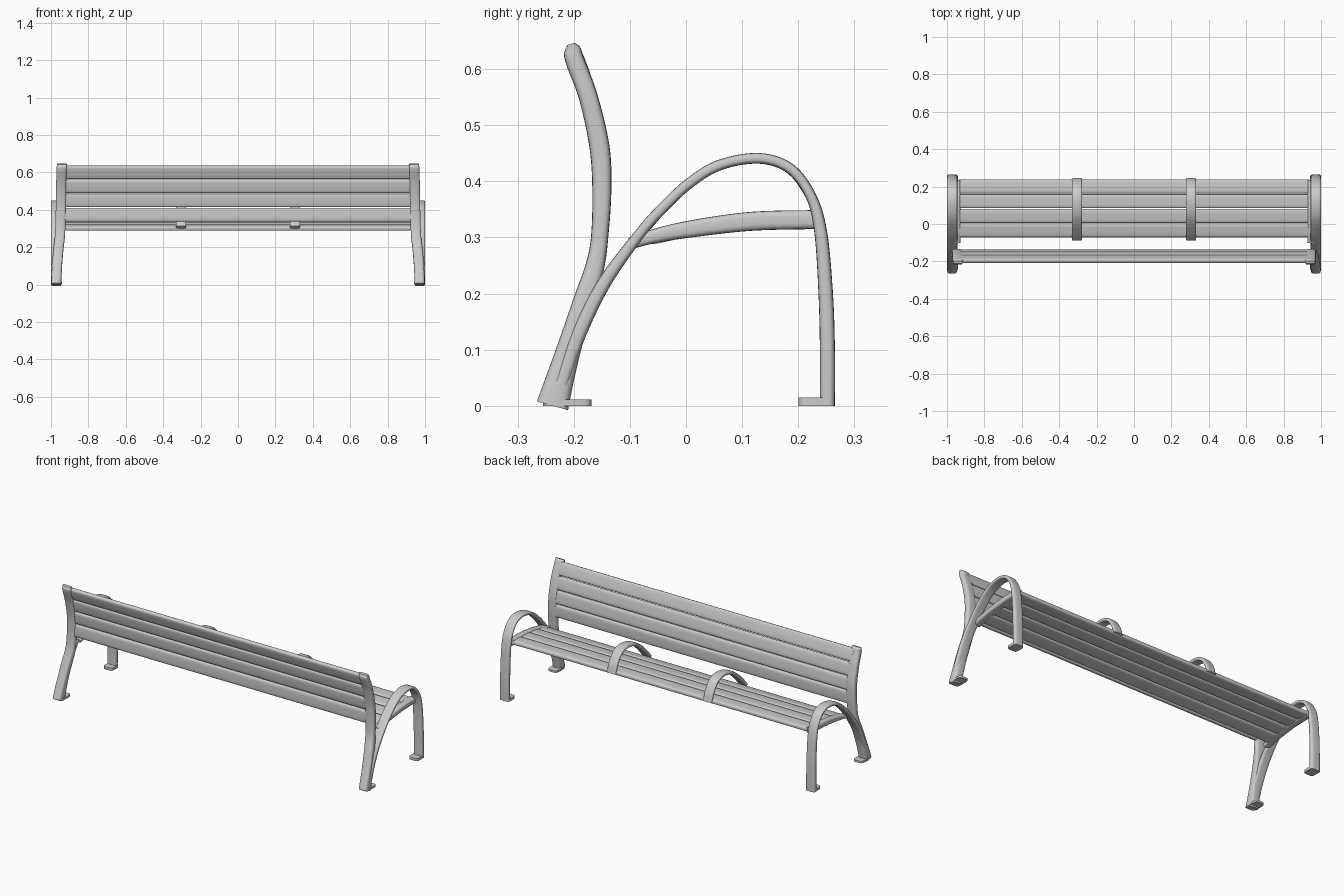
import bpy
import bmesh
import math
from mathutils import Vector

cube = bpy.data.objects.get("Cube")
if cube:
    bpy.data.objects.remove(cube)

grey = bpy.data.materials.new("light_grey")
grey.use_nodes = True
COLOUR = (0.6, 0.6, 0.6, 1)
grey.diffuse_color = COLOUR
grey.node_tree.nodes["Principled BSDF"].inputs["Base Color"].default_value = COLOUR


def spline(points, steps=8):
    """Smooth curve through the given points."""
    p = [Vector(q) for q in points]
    p = [2 * p[0] - p[1]] + p + [2 * p[-1] - p[-2]]
    out = []
    for a, b, c, d in zip(p, p[1:], p[2:], p[3:]):
        for i in range(steps):
            t = i / steps
            out.append(0.5 * (2 * b + (c - a) * t + (2 * a - 5 * b + 4 * c - d) * t * t
                              + (3 * b - a - 3 * c + d) * t ** 3))
    return out + [p[-2]]


def rounded(width, height, power, count=20):
    """Superellipse outline."""
    ring = []
    for i in range(count):
        a = math.tau * (i + 0.5) / count
        c, s = math.cos(a), math.sin(a)
        ring.append((math.copysign(abs(c) ** power, c) * width / 2,
                     math.copysign(abs(s) ** power, s) * height / 2))
    return ring


def skin(name, rings):
    """Solid through a row of matching outlines."""
    bm = bmesh.new()
    loops = [[bm.verts.new(v) for v in ring] for ring in rings]
    n = len(loops[0])
    for a, b in zip(loops, loops[1:]):
        for i in range(n):
            j = (i + 1) % n
            bm.faces.new((a[i], a[j], b[j], b[i]))
    bm.faces.new(loops[0])
    bm.faces.new(loops[-1])
    bmesh.ops.recalc_face_normals(bm, faces=bm.faces)
    mesh = bpy.data.meshes.new(name)
    bm.to_mesh(mesh)
    bm.free()
    mesh.materials.append(grey)
    obj = bpy.data.objects.new(name, mesh)
    bpy.context.collection.objects.link(obj)
    bpy.ops.object.select_all(action="DESELECT")
    obj.select_set(True)
    bpy.context.view_layer.objects.active = obj
    bpy.ops.object.shade_smooth_by_angle(angle=math.radians(40))
    return obj


def bar(name, points, width, side=1):
    """Sweep along (x, y, z, thickness) points lying nearly in the side plane."""
    path = spline([Vector(q) for q in points])
    rings = []
    for i, q in enumerate(path):
        t = path[min(i + 1, len(path) - 1)] - path[max(i - 1, 0)]
        normal = Vector((0, -t.z, t.y)).normalized()
        rings.append([Vector((side * (q.x + u), q.y, q.z)) + normal * v
                      for u, v in rounded(width, q.w, 0.55)])
    return skin(name, rings)


def slats(name, points, count, thickness, half_length):
    """Equal slats laid across a curve given in (y, z)."""
    path = spline([Vector((0, y, z)) for y, z in points])
    lengths = [0]
    for a, b in zip(path, path[1:]):
        lengths.append(lengths[-1] + (b - a).length)
    pitch = lengths[-1] / count
    for k in range(count):
        target = pitch * (k + 0.5)
        i = next(j for j, s in enumerate(lengths) if s >= target)
        f = (target - lengths[i - 1]) / (lengths[i] - lengths[i - 1])
        centre = path[i - 1].lerp(path[i], f)
        t = (path[i] - path[i - 1]).normalized()
        normal = Vector((0, -t.z, t.y))
        outline = [centre + t * u + normal * v
                   for u, v in rounded(pitch - 0.004, thickness, 0.5)]
        skin(f"{name}_{k + 1}", [[p + Vector((x, 0, 0)) for p in outline]
                                 for x in (-half_length, half_length)])


def foot(name, y0, y1, height, side):
    outline = [((y0 + y1) / 2 + v, side * (0.97 + u))
               for u, v in rounded(0.058, y1 - y0, 0.4)]
    skin(name, [[(x, y, z) for y, x in outline] for z in (0, height)])


# Curves shared by the frame and the slats
back_curve = [(-0.152, 0.335), (-0.149, 0.38), (-0.152, 0.45), (-0.171, 0.55), (-0.2, 0.636)]
seat_curve = [(-0.072, 0.297), (0, 0.313), (0.1, 0.326), (0.18, 0.331), (0.24, 0.331)]
arch = [(-0.082, 0.307), (-0.045, 0.349), (0.005, 0.396), (0.06, 0.429), (0.13, 0.441),
        (0.185, 0.423), (0.222, 0.375), (0.238, 0.325)]

slats("back_slat", back_curve, 4, 0.026, 0.935)
slats("seat_slat", seat_curve, 4, 0.026, 0.935)

# Cast end frames
for side, label in ((1, "left"), (-1, "right")):
    bar(f"{label}_back_post", [
        (0.972, -0.238, 0, 0.058), (0.97, -0.224, 0.05, 0.05), (0.966, -0.203, 0.12, 0.042),
        (0.96, -0.18, 0.19, 0.04), (0.953, -0.162, 0.25, 0.034), (0.95, -0.154, 0.3, 0.031),
        (0.948, -0.15, 0.38, 0.034), (0.946, -0.154, 0.46, 0.036),
        (0.945, -0.174, 0.55, 0.034), (0.943, -0.198, 0.615, 0.034),
        (0.942, -0.202, 0.634, 0.03), (0.942, -0.205, 0.645, 0.014)], 0.054, side)
    bar(f"{label}_arm_and_front_leg", [
        (0.972, -0.222, 0.04, 0.026), (0.972, -0.19, 0.13, 0.026),
        (0.972, -0.145, 0.22, 0.024)]
        + [(0.972, y, z, 0.019) for y, z in arch[:-1]]
        + [(0.972, 0.24, 0.31, 0.023), (0.972, 0.249, 0.2, 0.026),
           (0.972, 0.252, 0.1, 0.027), (0.972, 0.252, 0, 0.027)], 0.055, side)
    bar(f"{label}_seat_support", [
        (0.948, -0.1, 0.289, 0.02), (0.948, -0.05, 0.304, 0.026), (0.948, 0.02, 0.317, 0.031),
        (0.948, 0.12, 0.329, 0.034), (0.948, 0.235, 0.332, 0.034)], 0.04, side)
    foot(f"{label}_back_foot", -0.255, -0.168, 0.011, side)
    foot(f"{label}_front_foot", 0.2, 0.265, 0.015, side)
    # Seat dividers
    bar(f"{label}_middle_armrest", [(0.305, y, z, 0.019) for y, z in arch], 0.055, side)
